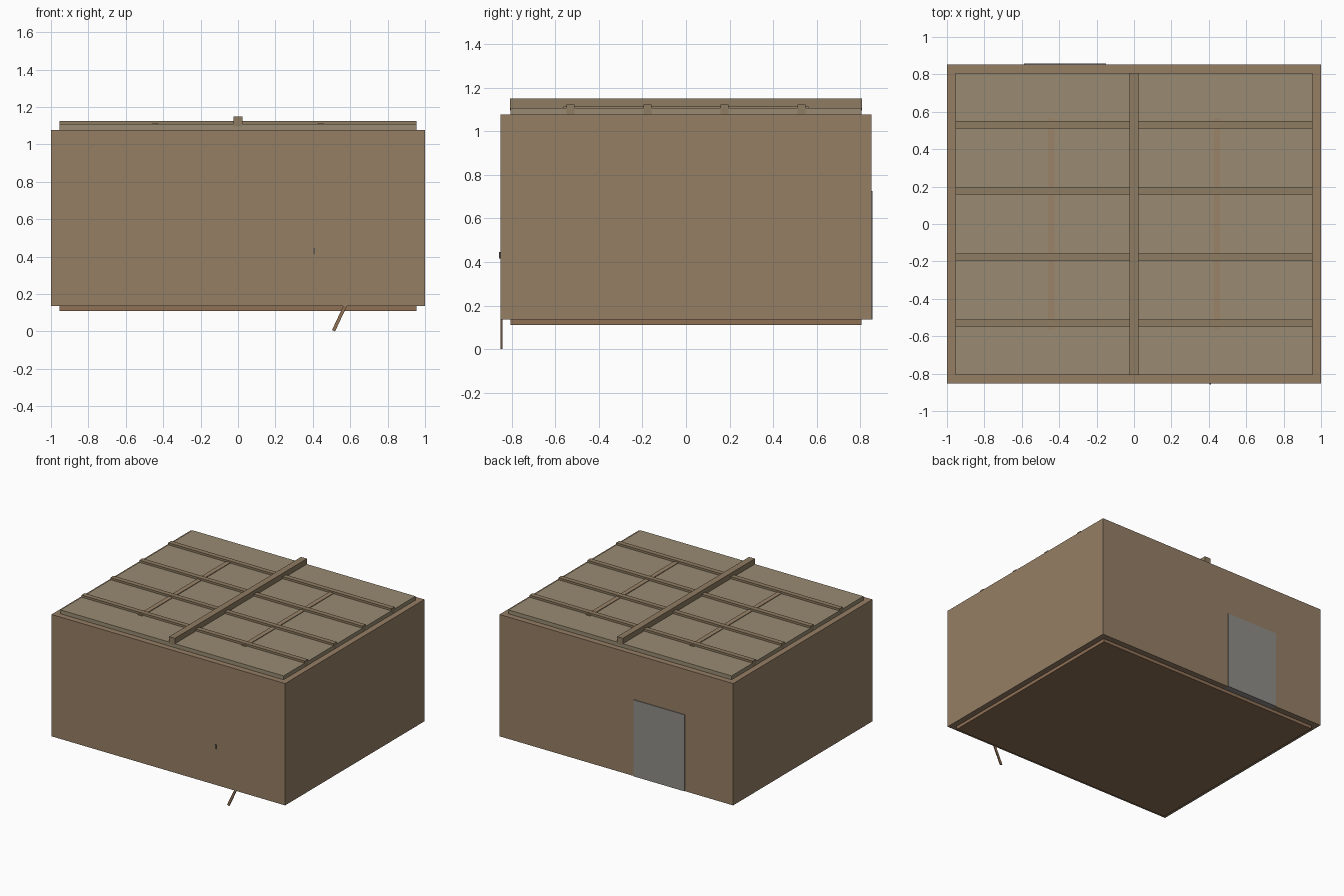
import bpy
import math

if "Cube" in bpy.data.objects:
    bpy.data.objects.remove(bpy.data.objects["Cube"])


def material(name, rgb):
    m = bpy.data.materials.new(name)
    m.diffuse_color = (*rgb, 1)
    m.use_nodes = True
    m.node_tree.nodes["Principled BSDF"].inputs["Base Color"].default_value = m.diffuse_color
    return m


wall_mat = material("wall_plaster", (0.30, 0.21, 0.13))
ceiling_mat = material("ceiling_boards", (0.32, 0.26, 0.17))
beam_mat = material("beam_wood", (0.27, 0.20, 0.12))
strip_mat = material("strip_wood", (0.32, 0.23, 0.14))
floor_mat = material("floor_wood", (0.27, 0.16, 0.09))
door_mat = material("door_grey", (0.28, 0.27, 0.25))
dark_mat = material("dark_metal", (0.10, 0.09, 0.08))


def box(name, x, y, z, mat):
    """Box from (min, max) ranges on each axis."""
    bpy.ops.mesh.primitive_cube_add(size=1)
    o = bpy.context.object
    o.name = name
    o.location = [(r[0] + r[1]) / 2 for r in (x, y, z)]
    o.scale = [r[1] - r[0] for r in (x, y, z)]
    o.data.materials.append(mat)
    return o


W, D = 1.0, 0.852          # outer half sizes
IW, ID = 0.955, 0.807      # inner half sizes
Z0, Z1 = 0.135, 1.078      # wall bottom and top

# Floor and ceiling slabs fit the inside of the room
box("floor", (-IW, IW), (-ID, ID), (0.11, Z0 + 0.001), floor_mat)
box("ceiling", (-IW, IW), (-ID, ID), (Z1 - 0.001, 1.108), ceiling_mat)

# Four walls
box("front_wall", (-W, W), (-D, -ID), (Z0, Z1), wall_mat)
box("back_wall", (-W, W), (ID, D), (Z0, Z1), wall_mat)
box("left_wall", (-W, -IW), (-ID, ID), (Z0, Z1), wall_mat)
box("right_wall", (IW, W), (-ID, ID), (Z0, Z1), wall_mat)

# Ridge beam and cross beams running through the ceiling
e = 0.0005
box("main_beam", (-0.025, 0.025), (-ID - e, ID + e), (1.095, 1.15), beam_mat)
for i in range(4):
    y = -0.53 + i * 0.3535
    box(f"cross_beam_{i + 1}", (-IW - e, IW + e), (y - 0.019, y + 0.019),
        (1.04, 1.124), beam_mat)

# Thin strips showing just above the ceiling
for side, x in (("left", -0.442), ("right", 0.442)):
    box(f"{side}_strip", (x - 0.018, x + 0.018), (-0.563, 0.563),
        (1.06, 1.113), strip_mat)

# Door in the back wall
box("door", (-0.587, -0.15), (0.80, 0.857), (Z0, 0.727), door_mat)

# Small peg poking out of the front wall
box("wall_peg", (0.404, 0.412), (-0.858, -0.80), (0.415, 0.447), dark_mat)

# Slanted stick that drops below the front wall
stick = box("slanted_stick", (-0.009, 0.009), (-0.8515, -0.8435),
            (-0.15, 0.15), floor_mat)
tilt = math.radians(25)
stick.rotation_euler = (0, tilt, 0)
stick.location.x = 0.511 + 0.15 * math.sin(tilt)
stick.location.z = 0.004 + 0.15 * math.cos(tilt)
